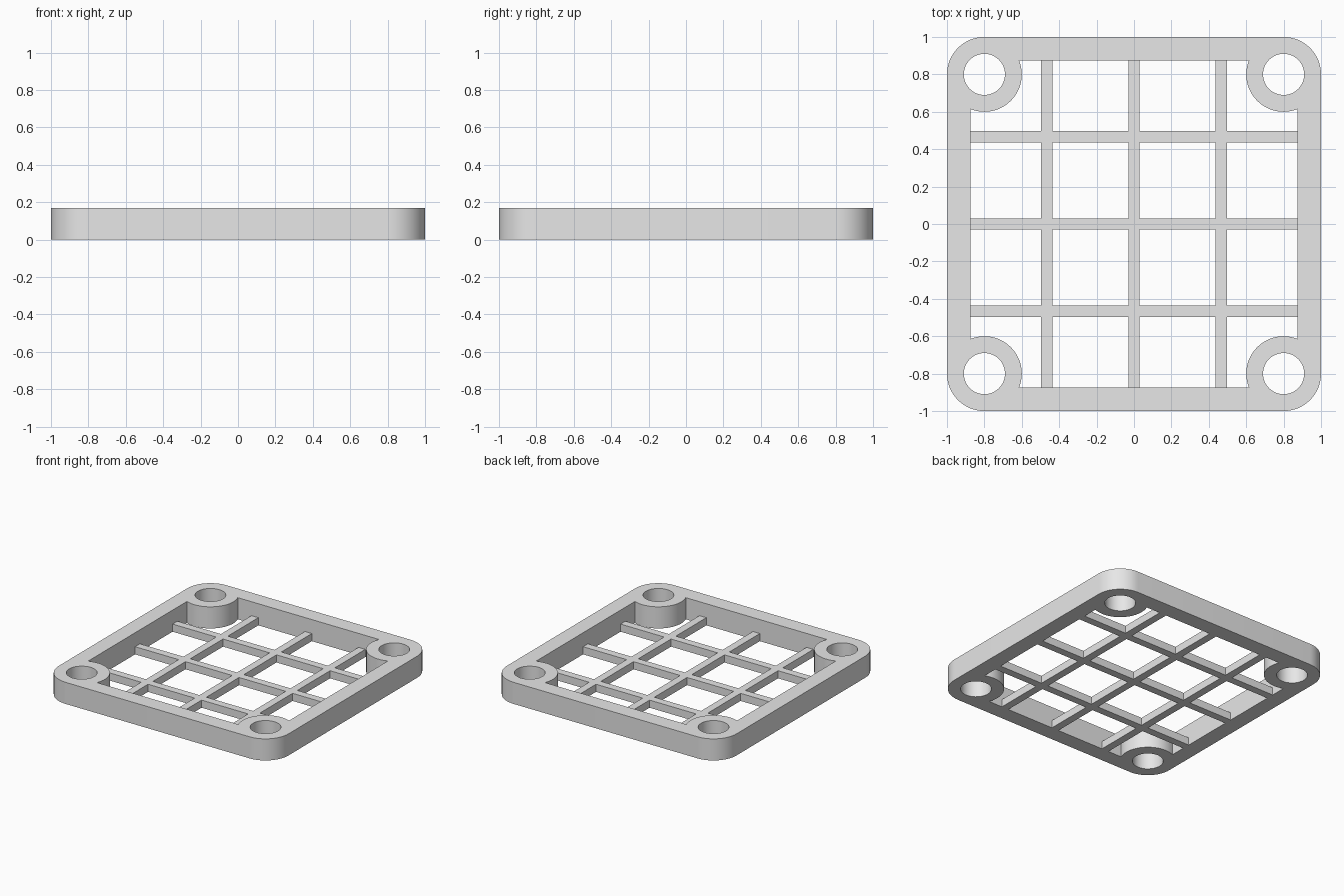
import bpy
import bmesh
from math import acos, cos, sin, pi, radians

if "Cube" in bpy.data.objects:
    bpy.data.objects.remove(bpy.data.objects["Cube"], do_unlink=True)

HEIGHT = 0.17          # frame and bosses
BAR_HEIGHT = 0.06      # grid bars, flush with the underside
WALL = 0.875           # inner face of the frame
CENTRE, RADIUS, HOLE = 0.8, 0.2, 0.11
PITCH, HALF_BAR = 0.466, 0.03

grey = bpy.data.materials.new("light grey")
grey.use_nodes = True
grey.diffuse_color = (0.8, 0.8, 0.8, 1)
grey.node_tree.nodes["Principled BSDF"].inputs["Base Color"].default_value = (0.8, 0.8, 0.8, 1)


def arc(radius, start, end, steps, corner):
    """Points of an arc about a corner boss, turned to the given corner."""
    turn = corner * pi / 2
    points = []
    for i in range(steps + 1):
        a = start + (end - start) * i / steps
        x, y = CENTRE + radius * cos(a), CENTRE + radius * sin(a)
        points.append((x * cos(turn) - y * sin(turn), x * sin(turn) + y * cos(turn)))
    return points


def add_loop(bm, points):
    verts = [bm.verts.new((x, y, 0)) for x, y in points]
    for i, v in enumerate(verts):
        bm.edges.new((v, verts[(i + 1) % len(verts)]))


def finish(bm, name, height):
    """Raise a flat shape into a solid object."""
    raised = bmesh.ops.extrude_face_region(bm, geom=bm.faces[:], use_keep_orig=True)
    top = [g for g in raised["geom"] if isinstance(g, bmesh.types.BMVert)]
    bmesh.ops.translate(bm, verts=top, vec=(0, 0, height))
    bmesh.ops.recalc_face_normals(bm, faces=bm.faces[:])
    mesh = bpy.data.meshes.new(name)
    bm.to_mesh(mesh)
    bm.free()
    mesh.materials.append(grey)
    obj = bpy.data.objects.new(name, mesh)
    bpy.context.collection.objects.link(obj)
    bpy.ops.object.select_all(action="DESELECT")
    obj.select_set(True)
    bpy.context.view_layer.objects.active = obj
    bpy.ops.object.shade_smooth_by_angle(angle=radians(30))


# Rounded frame with a drilled boss in each corner
bm = bmesh.new()
meet = acos((WALL - CENTRE) / RADIUS)
outer, inner = [], []
for corner in range(4):
    outer += arc(RADIUS, 0, pi / 2, 16, corner)
    inner += arc(RADIUS, 2 * pi - meet, pi / 2 + meet, 24, corner)
    add_loop(bm, arc(HOLE, 0, 2 * pi, 48, corner)[:-1])
add_loop(bm, outer)
add_loop(bm, inner)
bmesh.ops.triangle_fill(bm, edges=bm.edges[:], use_beauty=True, normal=(0, 0, 1))
finish(bm, "frame", HEIGHT)

# Crossing bars joined into one lattice
bm = bmesh.new()
lines = [-WALL]
for i in (-1, 0, 1):
    lines += [i * PITCH - HALF_BAR, i * PITCH + HALF_BAR]
lines.append(WALL)
verts = [[bm.verts.new((x, y, 0)) for y in lines] for x in lines]
for i in range(len(lines) - 1):
    for j in range(len(lines) - 1):
        if i % 2 or j % 2:
            bm.faces.new((verts[i][j], verts[i + 1][j], verts[i + 1][j + 1], verts[i][j + 1]))
bmesh.ops.delete(bm, geom=[v for v in bm.verts if not v.link_faces], context="VERTS")
finish(bm, "grid_bars", BAR_HEIGHT)
